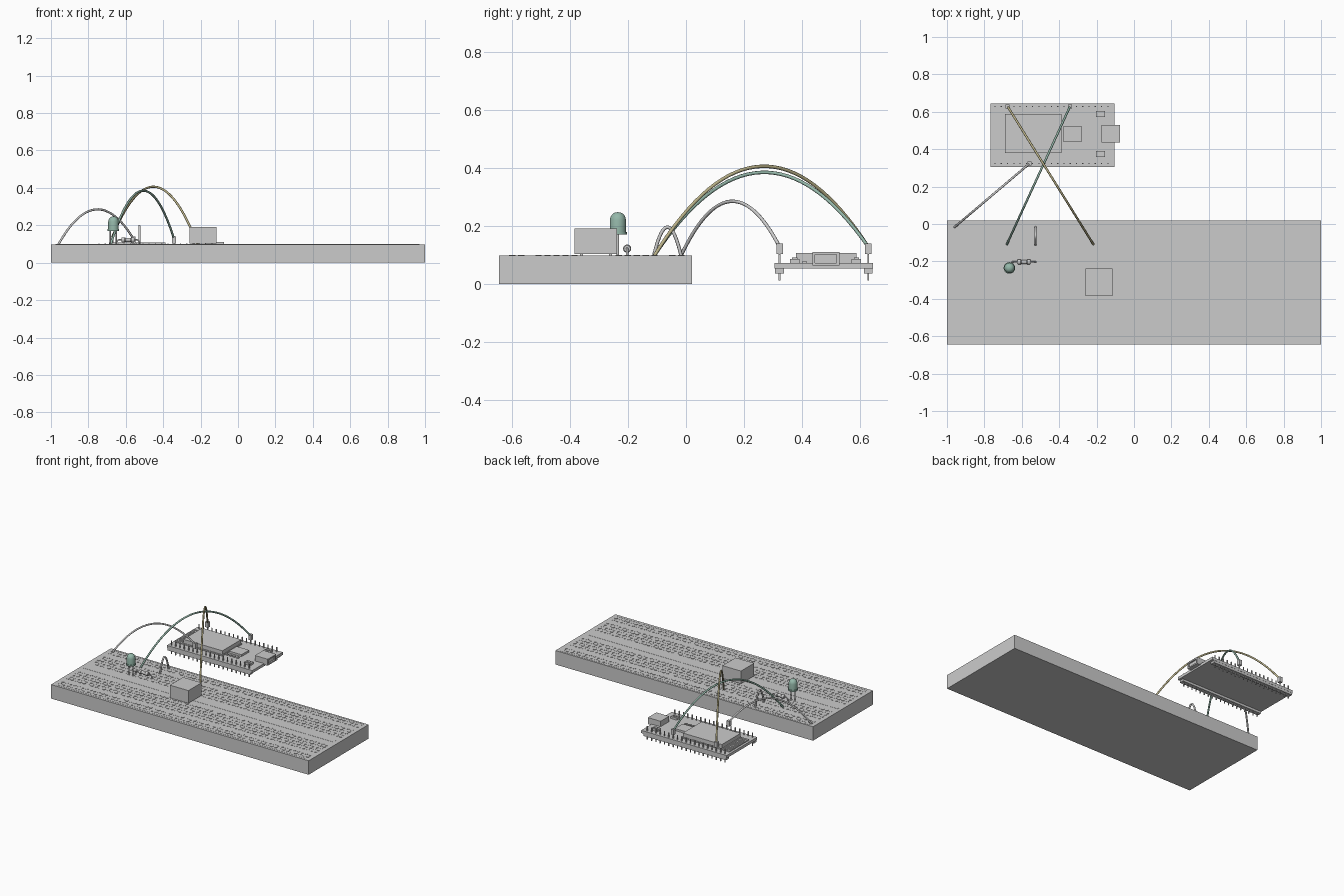
import bpy, bmesh
from math import pi
from mathutils import Vector, Matrix

if "Cube" in bpy.data.objects:
    bpy.data.objects.remove(bpy.data.objects["Cube"])

TOP = 0.098          # breadboard top
PITCH = 0.031        # hole spacing


def material(name, rgb):
    m = bpy.data.materials.new(name)
    m.diffuse_color = (*rgb, 1)
    m.use_nodes = True
    m.node_tree.nodes["Principled BSDF"].inputs["Base Color"].default_value = m.diffuse_color
    return m


GREEN = material("green", (0.30, 0.48, 0.40))
YELLOW = material("yellow", (0.50, 0.45, 0.25))


def link(name, data, mat=None):
    ob = bpy.data.objects.new(name, data)
    bpy.context.collection.objects.link(ob)
    if mat:
        data.materials.append(mat)
    return ob


def box(name, x, y, z):
    """Box from (min, max) pairs."""
    lo, hi = Vector((x[0], y[0], z[0])), Vector((x[1], y[1], z[1]))
    bm = bmesh.new()
    bmesh.ops.create_cube(bm, size=1, matrix=Matrix.Translation((lo + hi) / 2)
                          @ Matrix.Diagonal((*(hi - lo), 1)))
    me = bpy.data.meshes.new(name)
    bm.to_mesh(me)
    bm.free()
    return link(name, me)


def lathe(name, profile, matrix, mat=None, seg=24):
    """Spin (radius, height) points around z, then place."""
    bm = bmesh.new()
    vs = [bm.verts.new((r, 0, h)) for r, h in profile]
    es = [bm.edges.new(p) for p in zip(vs, vs[1:])]
    bmesh.ops.spin(bm, geom=vs + es, cent=(0, 0, 0), axis=(0, 0, 1),
                   angle=2 * pi, steps=seg)
    bmesh.ops.remove_doubles(bm, verts=bm.verts, dist=1e-5)
    bmesh.ops.recalc_face_normals(bm, faces=bm.faces)
    bm.transform(matrix)
    me = bpy.data.meshes.new(name)
    bm.to_mesh(me)
    bm.free()
    ob = link(name, me, mat)
    bpy.ops.object.select_all(action='DESELECT')
    ob.select_set(True)
    bpy.context.view_layer.objects.active = ob
    bpy.ops.object.shade_smooth_by_angle()
    return ob


def array(ob, count, offset):
    m = ob.modifiers.new("repeat", 'ARRAY')
    m.count = count
    m.use_relative_offset = False
    m.use_constant_offset = True
    m.constant_offset_displace = offset


def tube(name, pts, r, mat=None):
    cu = bpy.data.curves.new(name, 'CURVE')
    cu.dimensions = '3D'
    cu.bevel_depth = r
    cu.bevel_resolution = 2
    cu.use_fill_caps = True
    sp = cu.splines.new('POLY')
    sp.points.add(len(pts) - 1)
    for p, co in zip(sp.points, pts):
        p.co = (*co, 1)
    return link(name, cu, mat)


def wire(name, a, b, height, mat=None):
    """Parabolic arch between two points."""
    a, b = Vector(a), Vector(b)
    n = 32
    tube(name, [a.lerp(b, i / n) + Vector((0, 0, 4 * height * i / n * (1 - i / n)))
                for i in range(n + 1)], 0.006, mat)


# Breadboard with centre channel, rail stripes and hole grid
box("breadboard", (-1, 1), (-0.645, 0.02), (0, TOP))
box("centre_channel", (-0.975, 0.969), (-0.325, -0.29), (TOP - 0.01, TOP + 0.001))
for name, y in (("back_rail_stripe", 0.007), ("front_rail_stripe", -0.626)):
    box(name, (-0.97, 0.97), (y - 0.003, y + 0.003), (TOP - 0.005, TOP + 0.001))
for name, y, rows in (("back_rail_holes", -0.0475, 2), ("back_holes", -0.232, 5),
                      ("front_holes", -0.509, 5), ("front_rail_holes", -0.5995, 2)):
    dot = lathe(name, [(0, 0.002), (0.0105, 0.002), (0.0105, -0.003), (0, -0.003)],
                Matrix.Translation((-31 * PITCH, y, TOP)), seg=8)
    array(dot, 63, (PITCH, 0, 0))
    array(dot, rows, (0, PITCH, 0))

# Sensor block straddling the channel
box("sensor_block", (-0.26, -0.116), (-0.384, -0.238), (0.103, 0.192))
for i, x in enumerate((-0.235, -0.14)):
    for j, y in enumerate((-0.36, -0.26)):
        box(f"sensor_leg_{i}{j}", (x - 0.005, x + 0.005), (y - 0.005, y + 0.005), (0.09, 0.11))

# LED: flange, body and dome, two legs
lathe("led_bulb", [(0, 0.17), (0.031, 0.17), (0.031, 0.18), (0.028, 0.18), (0.028, 0.22),
                   (0.026, 0.23), (0.021, 0.239), (0.013, 0.2455), (0, 0.248)],
      Matrix.Translation((-0.666, -0.235, 0)), GREEN)
for i, x in enumerate((-0.682, -0.65)):
    tube(f"led_leg_{i}", [(x, -0.235, 0.09), (x, -0.235, 0.175)], 0.004)

# Resistor with bent leads
lathe("resistor_body", [(0, -0.035), (0.011, -0.035), (0.014, -0.03), (0.014, -0.018),
                        (0.011, -0.014), (0.011, 0.014), (0.014, 0.018), (0.014, 0.03),
                        (0.011, 0.035), (0, 0.035)],
      Matrix.Translation((-0.588, -0.203, 0.122)) @ Matrix.Rotation(pi / 2, 4, 'Y'))
tube("resistor_leads", [(-0.654, -0.203, 0.09), (-0.65, -0.203, 0.112), (-0.638, -0.203, 0.122),
                        (-0.538, -0.203, 0.122), (-0.526, -0.203, 0.112),
                        (-0.522, -0.203, 0.09)], 0.004)

# Controller board
box("controller_board", (-0.767, -0.104), (0.306, 0.645), (0.053, 0.072))
for name, y in (("front_pin", 0.323), ("back_pin", 0.629)):
    box(name + "_header", (-0.762, -0.12), (y - 0.015, y + 0.015), (0.037, 0.053))
    pins = box(name + "s", (-0.746, -0.74), (y - 0.003, y + 0.003), (0.012, 0.104))
    array(pins, 19, (0.0335, 0, 0))

# Radio module: base, metal shield and antenna strips
box("radio_base", (-0.752, -0.383), (0.376, 0.592), (0.072, 0.08))
box("radio_shield", (-0.69, -0.387), (0.38, 0.588), (0.08, 0.107))
strips = box("antenna_strips", (-0.744, -0.739), (0.385, 0.585), (0.08, 0.082))
array(strips, 5, (0.011, 0, 0))

# Chip, small parts, buttons and socket
box("chip", (-0.377, -0.28), (0.438, 0.524), (0.072, 0.086))
small = box("small_parts", (-0.379, -0.363), (0.402, 0.416), (0.072, 0.079))
array(small, 4, (0.028, 0, 0))
for name, y in (("front_button", 0.375), ("back_button", 0.588)):
    box(name, (-0.203, -0.155), (y - 0.016, y + 0.016), (0.072, 0.087))
    box(name + "_cap", (-0.191, -0.167), (y - 0.009, y + 0.009), (0.087, 0.092))
box("socket_floor", (-0.174, -0.075), (0.436, 0.53), (0.064, 0.073))
box("socket_roof", (-0.174, -0.075), (0.436, 0.53), (0.101, 0.11))
for name, y in (("socket_front_wall", 0.436), ("socket_back_wall", 0.52)):
    box(name, (-0.174, -0.075), (y, y + 0.01), (0.073, 0.101))
box("socket_core", (-0.174, -0.085), (0.446, 0.52), (0.073, 0.101))

# Jumper wires with plug blocks on the controller pins
wire("short_jumper", (-0.527, -0.111, TOP), (-0.527, -0.017, TOP), 0.098)
for name, a, (x, y), h, mat in (
        ("grey", (-0.96, -0.017, TOP), (-0.559, 0.323), 0.172, None),
        ("green", (-0.68, -0.109, TOP), (-0.342, 0.629), 0.272, GREEN),
        ("yellow", (-0.217, -0.109, TOP), (-0.676, 0.629), 0.293, YELLOW)):
    wire(name + "_jumper", a, (x, y, 0.128), h, mat)
    box(name + "_plug", (x - 0.011, x + 0.011), (y - 0.011, y + 0.011), (0.103, 0.14))
